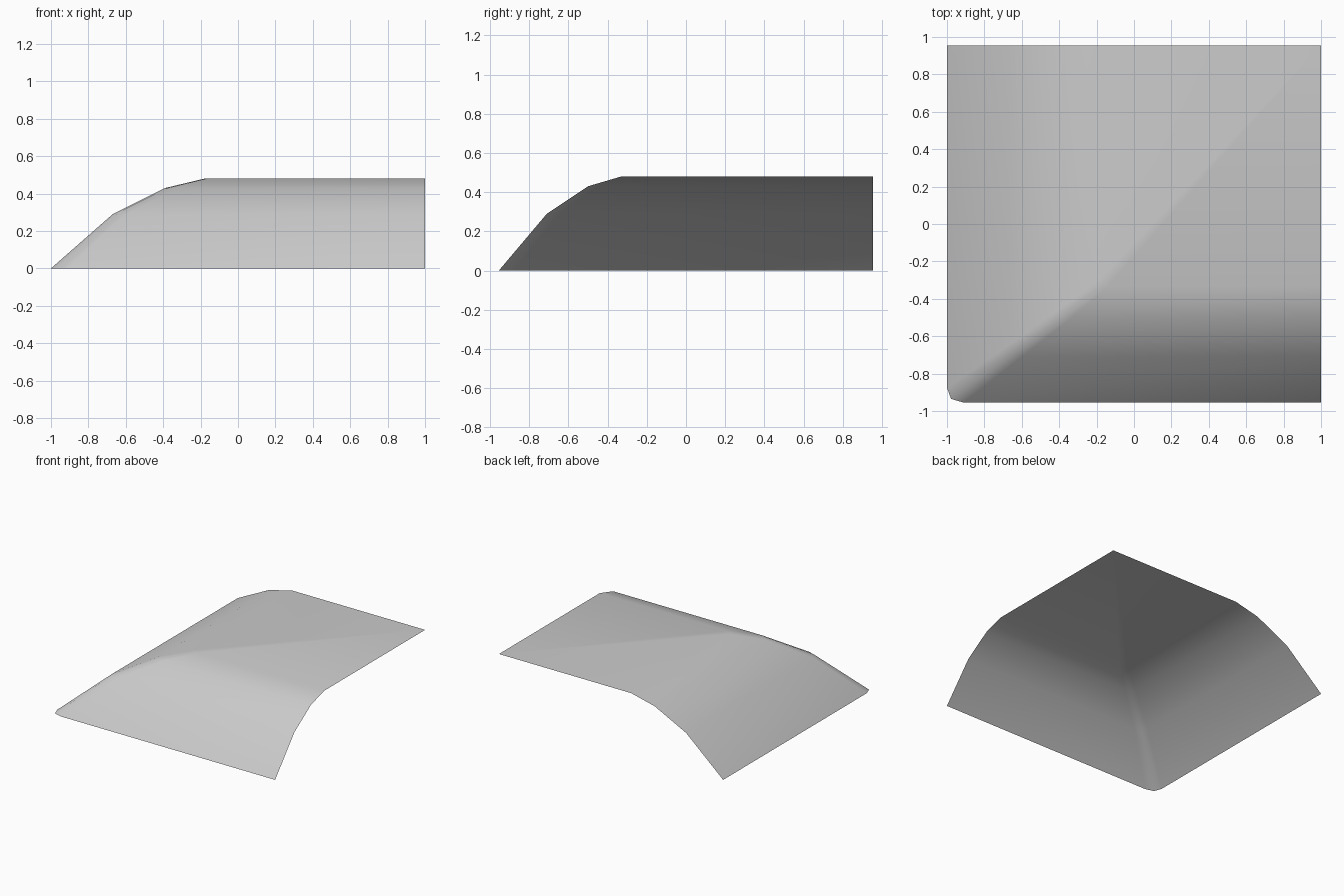
import bpy
import bmesh

cube = bpy.data.objects.get("Cube")
if cube:
    bpy.data.objects.remove(cube, do_unlink=True)

# Slope levels: left edge x, front edge y, height, corner rounding
LEVELS = [
    (-1.0, -0.955, 0.0, 1.0),
    (-0.67, -0.71, 0.29, 0.8),
    (-0.39, -0.50, 0.43, 0.65),
    (-0.18, -0.33, 0.48, 0.5),
]
RIGHT, BACK = 1.0, 0.955


def contour(bm, x, y, z, k):
    """One level line: back edge, round the corner, out to the right edge."""
    path = [
        (x, BACK),
        (x, y + 0.08 * k),
        (x + 0.022 * k, y + 0.02 * k),
        (x + 0.09 * k, y),
        (RIGHT, y),
    ]
    return [bm.verts.new((px, py, z)) for px, py in path]


# Sloped banks between level lines, then the flat top
bm = bmesh.new()
rings = [contour(bm, *level) for level in LEVELS]
for low, high in zip(rings, rings[1:]):
    for i in range(len(low) - 1):
        bm.faces.new((low[i], low[i + 1], high[i + 1], high[i]))
bm.faces.new(rings[-1] + [bm.verts.new((RIGHT, BACK, LEVELS[-1][2]))])
for face in bm.faces:
    face.smooth = True
    if face.normal.z < 0:
        face.normal_flip()
bm.normal_update()

mesh = bpy.data.meshes.new("raised_corner_slope")
bm.to_mesh(mesh)
bm.free()
slope = bpy.data.objects.new("raised_corner_slope", mesh)
bpy.context.collection.objects.link(slope)

# Plain grey surface
grey = bpy.data.materials.new("light grey")
grey.use_nodes = True
colour = (0.6, 0.6, 0.6, 1.0)
grey.diffuse_color = colour
grey.node_tree.nodes["Principled BSDF"].inputs["Base Color"].default_value = colour
mesh.materials.append(grey)
